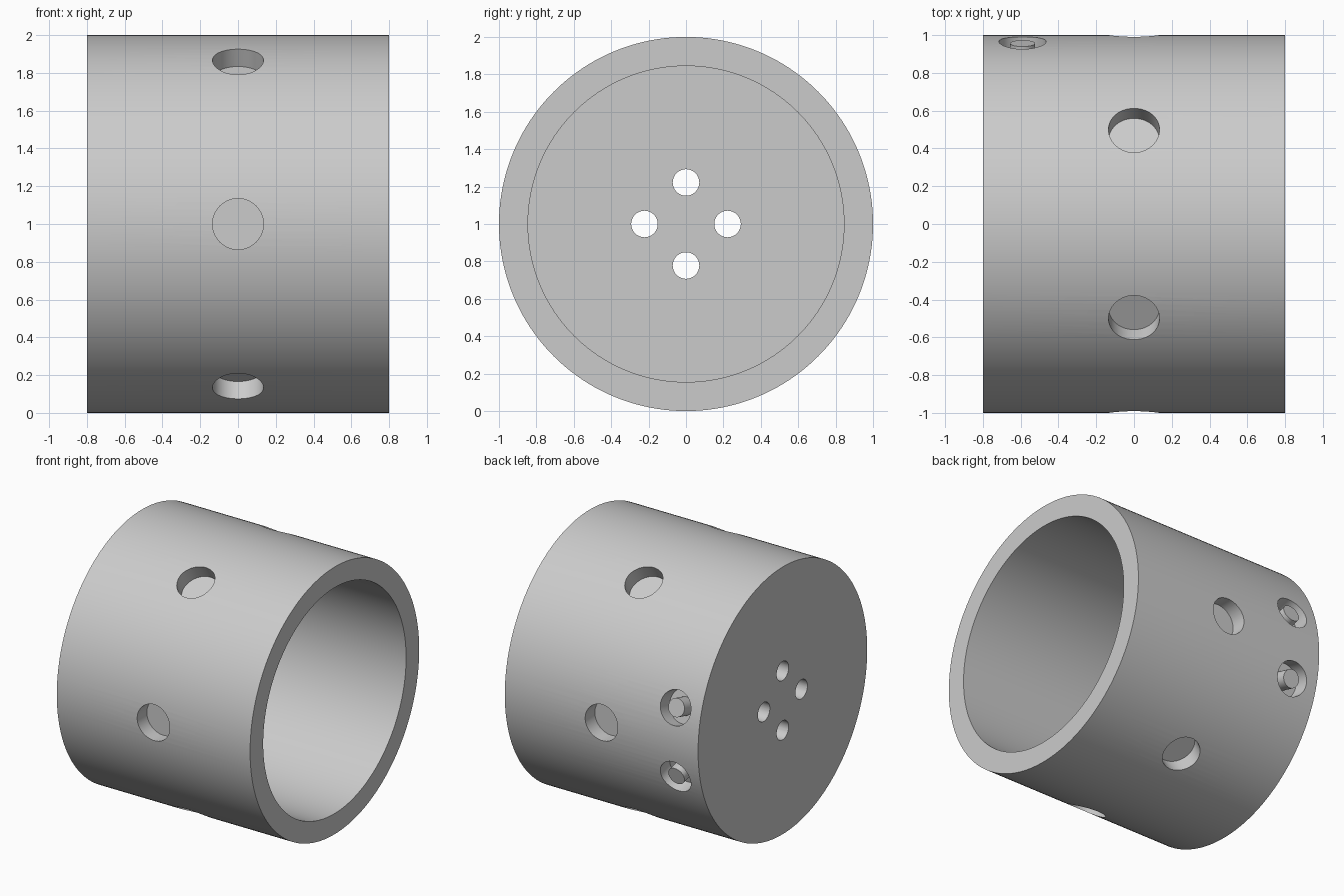
import bpy
import bmesh
from math import cos, sin, radians, pi
from mathutils import Matrix, Vector

if "Cube" in bpy.data.objects:
    bpy.data.objects.remove(bpy.data.objects["Cube"], do_unlink=True)

CENTRE = Vector((0, 0, 1))
HALF = 0.8          # half length along x
BORE = 0.845        # inner radius
FLOOR_X = -0.42     # inner face of the closed end

grey = bpy.data.materials.new("plain_grey")
grey.use_nodes = True
grey.diffuse_color = (0.6, 0.6, 0.6, 1)
grey.node_tree.nodes["Principled BSDF"].inputs["Base Color"].default_value = (0.6, 0.6, 0.6, 1)


def finish(name, bm):
    mesh = bpy.data.meshes.new(name)
    bmesh.ops.recalc_face_normals(bm, faces=bm.faces)
    bm.to_mesh(mesh)
    bm.free()
    mesh.materials.append(grey)
    obj = bpy.data.objects.new(name, mesh)
    bpy.context.collection.objects.link(obj)
    return obj


def add_rod(bm, start, end, radius, segments=48):
    """Solid cylinder between two points."""
    axis = end - start
    matrix = Matrix.Translation((start + end) / 2) @ axis.to_track_quat('Z', 'Y').to_matrix().to_4x4()
    bmesh.ops.create_cone(bm, cap_ends=True, segments=segments, radius1=radius,
                          radius2=radius, depth=axis.length, matrix=matrix)


def add_radial_rod(bm, x, degrees, inner, outer, radius):
    """Cylinder pointing outward from the drum axis; zero degrees is +y."""
    out = Vector((0, cos(radians(degrees)), sin(radians(degrees))))
    base = CENTRE + Vector((x, 0, 0))
    add_rod(bm, base + out * inner, base + out * outer, radius)


def smooth(obj):
    bpy.ops.object.select_all(action='DESELECT')
    obj.select_set(True)
    bpy.context.view_layer.objects.active = obj
    bpy.ops.object.shade_smooth_by_angle(angle=radians(30))


# Drum: profile turned around the x axis, open at +x
bm = bmesh.new()
profile = [(-HALF, 0), (-HALF, 1), (HALF, 1), (HALF, BORE), (FLOOR_X, BORE), (FLOOR_X, 0)]
verts = [bm.verts.new((x, 0, 1 + r)) for x, r in profile]
edges = [bm.edges.new(pair) for pair in zip(verts, verts[1:])]
bmesh.ops.spin(bm, geom=verts + edges, cent=CENTRE, axis=(1, 0, 0),
               angle=2 * pi, steps=160, use_merge=True)
bmesh.ops.remove_doubles(bm, verts=bm.verts, dist=0.0001)
drum = finish("drum", bm)

# Cutter: blind pockets, screw recesses and holes through the closed end
bm = bmesh.new()
for i in range(6):
    add_radial_rod(bm, 0, i * 60, 0.885, 1.1, 0.135)
for angle in (-15, 15):
    add_radial_rod(bm, -0.59, angle, 0.885, 1.1, 0.125)
for i in range(4):
    offset = Vector((0, cos(i * pi / 2), sin(i * pi / 2))) * 0.222
    add_rod(bm, CENTRE + offset + Vector((-0.9, 0, 0)),
            CENTRE + offset + Vector((FLOOR_X + 0.1, 0, 0)), 0.071)
cutter = finish("hole_cutter", bm)
cutter.hide_render = True

bpy.context.view_layer.objects.active = drum
cut = drum.modifiers.new("holes", 'BOOLEAN')
cut.operation = 'DIFFERENCE'
cut.solver = 'EXACT'
cut.object = cutter
bpy.ops.object.modifier_apply(modifier=cut.name)
bpy.data.objects.remove(cutter, do_unlink=True)
smooth(drum)

# Posts standing in the two screw recesses
for name, angle in (("lower_post", -15), ("upper_post", 15)):
    bm = bmesh.new()
    add_radial_rod(bm, -0.59, angle, 0.875, 0.99, 0.066)
    smooth(finish(name, bm))
